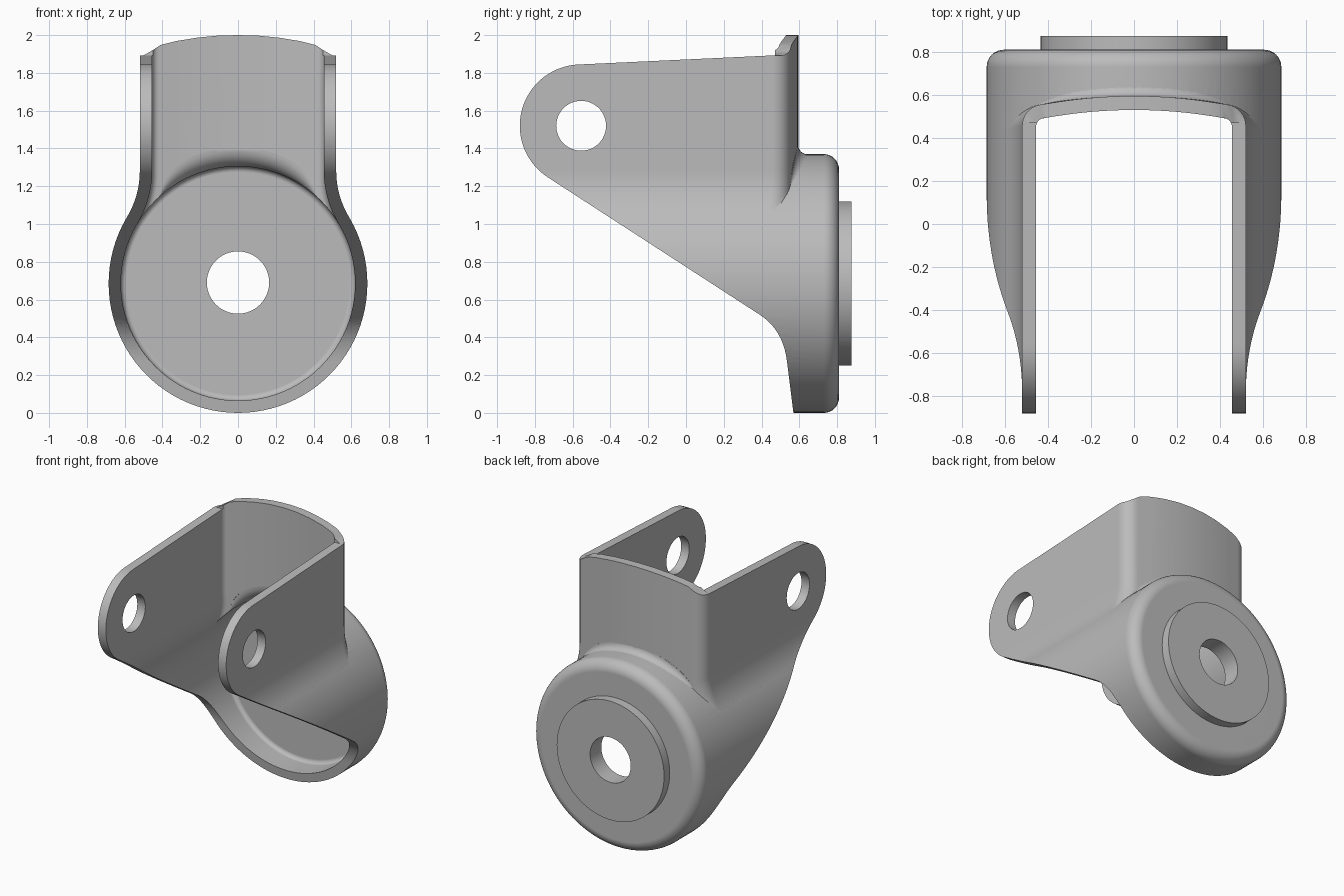
import bpy, bmesh
from math import sin, cos, pi, sqrt, radians

cube = bpy.data.objects.get("Cube")
if cube:
    bpy.data.objects.remove(cube, do_unlink=True)

CUP_Z, CUP_R, WALL = 0.685, 0.685, 0.065
NECK_X, NECK_Z, NECK_R = 0.99, 1.28, 0.47
EAR_Y, EAR_Z, EAR_R = -0.555, 1.52, 0.325

steel = bpy.data.materials.new("grey_steel")
steel.use_nodes = True
steel.diffuse_color = (0.5, 0.5, 0.5, 1)
steel.node_tree.nodes["Principled BSDF"].inputs["Base Color"].default_value = (0.5, 0.5, 0.5, 1)


def loft(name, rings):
    """Solid skinned through closed rings of equal length, capped at both ends."""
    bm = bmesh.new()
    loops = [[bm.verts.new(p) for p in ring] for ring in rings]
    n = len(loops[0])
    for a, b in zip(loops, loops[1:]):
        for i in range(n):
            j = (i + 1) % n
            bm.faces.new((a[i], a[j], b[j], b[i]))
    bm.faces.new(loops[0])
    bm.faces.new(loops[-1])
    bmesh.ops.recalc_face_normals(bm, faces=bm.faces)
    mesh = bpy.data.meshes.new(name)
    bm.to_mesh(mesh)
    bm.free()
    mesh.materials.append(steel)
    obj = bpy.data.objects.new(name, mesh)
    bpy.context.collection.objects.link(obj)
    return obj


def lathe(name, profile, z=CUP_Z, n=96):
    """Solid turned about a front-to-back axis; profile is (radius, y)."""
    return loft(name, [[(r * sin(2 * pi * i / n), y, z + r * cos(2 * pi * i / n))
                        for i in range(n)] for r, y in profile])


def combine(target, tool, operation):
    mod = target.modifiers.new(operation.lower(), 'BOOLEAN')
    mod.operation, mod.solver, mod.object = operation, 'EXACT', tool
    bpy.context.view_layer.objects.active = target
    bpy.ops.object.modifier_apply(modifier=mod.name)
    bpy.data.objects.remove(tool, do_unlink=True)


def back_y(x, off):
    return 0.595 - off - 0.22 * x * x


def arc(cy, cz, r, start, end, n):
    return [(cy + r * cos(radians(start + (end - start) * i / n)),
             cz + r * sin(radians(start + (end - start) * i / n))) for i in range(n + 1)]


def fork(name, off, corner):
    """U-shaped plan whose width follows the neck between the cup and the arms."""
    radius = NECK_R + off
    low = CUP_Z + (CUP_R - off) * (NECK_Z - CUP_Z) / (CUP_R + NECK_R)
    levels = [low + (NECK_Z - low) * i / 12 for i in range(13)]
    rings = []
    for z in [0.7] + levels + [2.3]:
        dz = NECK_Z - min(max(z, low), NECK_Z)
        w = NECK_X - sqrt(radius ** 2 - dz ** 2)
        xc = w - corner
        yc = back_y(xc, off) - corner
        half = [(w, -1.2)]
        half += arc(xc, yc, corner, 0, 84, 8)
        half += [(xc * k / 8, back_y(xc * k / 8, off)) for k in range(7, 0, -1)]
        plan = half + [(0, back_y(0, off))] + [(-x, y) for x, y in reversed(half)]
        rings.append([(x, y, z) for x, y in plan])
    return loft(name, rings)


def shoulder(name, off, size):
    """Concave fillet over the cup that fades out towards both sides."""
    r, rings = CUP_R - off, []
    for i in range(-20, 21):
        a = radians(42) * i / 20
        s = size * max(0.05, 1 - (i / 20) ** 4)
        y0 = back_y(r * sin(a), off) - 0.001
        section = [(y0 - 0.02, r - 0.02), (y0 + s, r - 0.02)]
        section += [(y0 + s - s * sin(t * pi / 16), r - 0.001 + s - s * cos(t * pi / 16))
                    for t in range(9)]
        section.append((y0 - 0.02, r - 0.001 + s))
        rings.append([(q * sin(a), y, CUP_Z + q * cos(a)) for y, q in section])
    return loft(name, rings)


# Outer body: cup with rounded rear rim, fork arms, shoulder fillet
bracket = lathe("fork_bracket", [(CUP_R, -1.2)] +
                [(r, y) for r, y in arc(CUP_R - 0.08, 0.73, 0.08, 0, 90, 8)])
combine(bracket, fork("arms", 0, 0.1), 'UNION')
combine(bracket, shoulder("outer_fillet", 0, 0.05), 'UNION')

# Hollow inside at constant wall thickness
hollow = lathe("hollow", [(CUP_R - WALL, -1.3)] +
               [(r, y) for r, y in arc(CUP_R - WALL - 0.03, 0.715, 0.03, 0, 90, 5)])
combine(hollow, fork("arm_gap", WALL, 0.04), 'UNION')
combine(hollow, shoulder("inner_fillet", WALL, 0.1), 'UNION')
combine(bracket, hollow, 'DIFFERENCE')

# Side outline: round ears, sloping underside and cup lip
outline = arc(EAR_Y, EAR_Z, EAR_R, 90, 237, 28)
p0, p1, p2 = (0.39, 0.52), (0.515, 0.44), (0.535, 0.27)
for i in range(11):
    t = i / 10
    outline.append(tuple((1 - t) ** 2 * a + 2 * t * (1 - t) * b + t * t * c
                         for a, b, c in zip(p0, p1, p2)))
outline += [(0.575, -0.05), (1, -0.05), (1, 2.2), (0.47, 2.2), (0.47, 1.893)]
combine(bracket, loft("side_outline", [[(x, y, z) for y, z in outline] for x in (-1, 1)]),
        'INTERSECT')

# Crowned top edge of the back wall
crown = [(0.9, 1.893), (0.5, 1.893), (0.46, 1.915), (0.41, 1.948), (0.33, 1.968),
         (0.22, 1.986), (0.11, 1.997)]
crown = [(0.9, -0.1)] + crown + [(0, 2)] + [(-x, z) for x, z in reversed(crown)] + [(-0.9, -0.1)]
combine(bracket, loft("crown", [[(x, y, z) for x, z in crown] for y in (-1.1, 1.1)]),
        'INTERSECT')

# Raised hub plate, centre hole and ear holes
combine(bracket, lathe("hub_plate", [(0.435, 0.78), (0.435, 0.875)]), 'UNION')
combine(bracket, lathe("hub_hole", [(0.165, 0.5), (0.165, 1)], 0.69, 48), 'DIFFERENCE')
ear_hole = arc(EAR_Y, EAR_Z, 0.132, 0, 352.5, 47)
combine(bracket, loft("ear_hole", [[(x, y, z) for y, z in ear_hole] for x in (-1, 1)]),
        'DIFFERENCE')

# Smooth shading with crisp cut edges
bpy.ops.object.select_all(action='DESELECT')
bracket.select_set(True)
bpy.context.view_layer.objects.active = bracket
bpy.ops.object.shade_smooth_by_angle(angle=radians(30))
weighted = bracket.modifiers.new("weighted_normals", 'WEIGHTED_NORMAL')
weighted.keep_sharp = True
